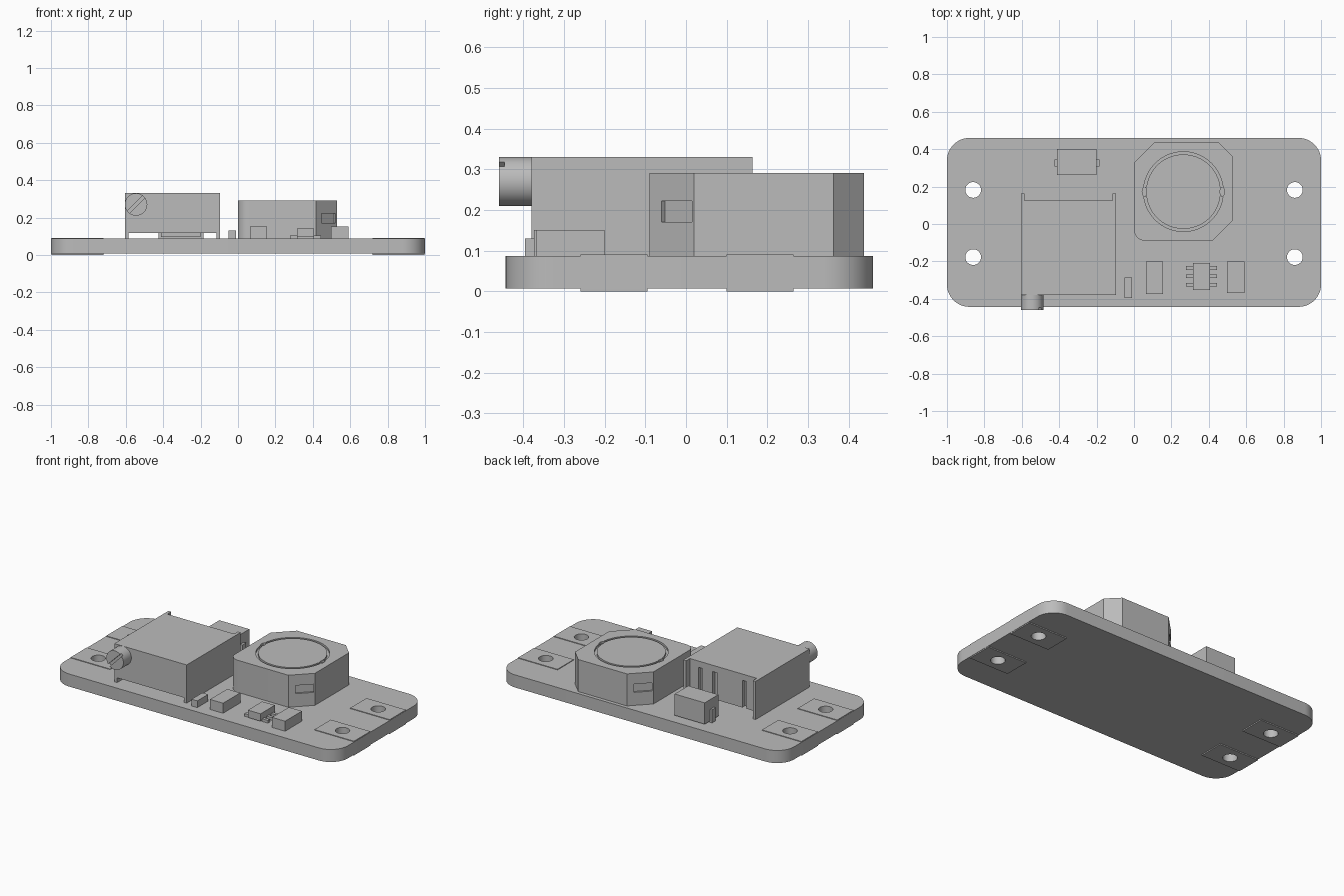
import bpy, bmesh
from math import cos, sin, pi, radians
from mathutils import Matrix, Vector

if "Cube" in bpy.data.objects:
    bpy.data.objects.remove(bpy.data.objects["Cube"], do_unlink=True)

GREY = (0.5, 0.5, 0.5, 1)
mat = bpy.data.materials.new("plain_grey")
mat.use_nodes = True
mat.diffuse_color = GREY
mat.node_tree.nodes["Principled BSDF"].inputs["Base Color"].default_value = GREY

FLOOR, TOP = 0.087, 0.33


def finish(name, bm):
    bmesh.ops.recalc_face_normals(bm, faces=bm.faces[:])
    mesh = bpy.data.meshes.new(name)
    bm.to_mesh(mesh)
    bm.free()
    mesh.materials.append(mat)
    ob = bpy.data.objects.new(name, mesh)
    bpy.context.collection.objects.link(ob)
    return ob


def prism(name, outline, z0, z1):
    bm = bmesh.new()
    face = bm.faces.new([bm.verts.new((x, y, z0)) for x, y in outline])
    side = bmesh.ops.extrude_face_region(bm, geom=[face])["geom"]
    for v in side:
        if isinstance(v, bmesh.types.BMVert):
            v.co.z = z1
    return finish(name, bm)


def box(name, x0, x1, y0, y1, z0, z1):
    return prism(name, [(x0, y0), (x1, y0), (x1, y1), (x0, y1)], z0, z1)


def arc(cx, cy, r, a0, a1, n):
    steps = [radians(a0 + (a1 - a0) * i / n) for i in range(n + 1)]
    return [(cx + r * cos(a), cy + r * sin(a)) for a in steps]


def disc(name, cx, cy, r, z0, z1, n=40):
    return prism(name, arc(cx, cy, r, 0, 360, n)[:-1], z0, z1)


def activate(ob):
    bpy.ops.object.select_all(action="DESELECT")
    ob.select_set(True)
    bpy.context.view_layer.objects.active = ob


def cut(ob, cutter):
    mod = ob.modifiers.new("cut", "BOOLEAN")
    mod.operation = "DIFFERENCE"
    mod.solver = "EXACT"
    mod.object = cutter
    activate(ob)
    bpy.ops.object.modifier_apply(modifier=mod.name)
    bpy.data.objects.remove(cutter, do_unlink=True)


def smooth(ob):
    activate(ob)
    bpy.ops.object.shade_smooth_by_angle(angle=radians(30))


# Circuit board with rounded corners and four mounting holes
R, Y0, Y1 = 0.12, -0.443, 0.46
outline = []
for cx, cy, a in ((1 - R, Y1 - R, 0), (R - 1, Y1 - R, 90),
                  (R - 1, Y0 + R, 180), (1 - R, Y0 + R, 270)):
    outline += arc(cx, cy, R, a, a + 90, 12)
board = prism("circuit_board", outline, 0.007, FLOOR)

# Solder pads on both faces, pierced by the holes
for side, sx in (("left", 1), ("right", -1)):
    for end, y in (("back", 0.182), ("front", -0.177)):
        x = sx * 0.86
        cut(board, disc("hole_cutter", x, y, 0.042, -0.1, 0.2))
        xa, xb = sorted((sx * 0.72, sx * 0.998))
        for face, z0, z1 in (("top", FLOOR, 0.091), ("bottom", 0, 0.007)):
            pad = box(f"{face}_pad_{end}_{side}", xa, xb, y - 0.082, y + 0.082, z0, z1)
            cut(pad, disc("hole_cutter", x, y, 0.042, -0.1, 0.2))
            smooth(pad)
smooth(board)

# Trimmer: raised block with slots in the back, between two side walls
trimmer = box("trimmer_body", -0.585, -0.115, -0.38, 0.125, 0.117, TOP)
for x in (-0.19, -0.29, -0.5):
    cut(trimmer, box("slot_cutter", x - 0.015, x + 0.015, 0.1, 0.2, 0.1, 0.29))
box("trimmer_wall_right", -0.605, -0.585, -0.38, 0.163, FLOOR, TOP)
box("trimmer_wall_left", -0.115, -0.095, -0.38, 0.163, FLOOR, TOP)

# Adjusting screw with a diagonal slot
screw = disc("adjusting_screw", 0, 0, 0.06, 0, 0.08)
cut(screw, prism("slot_cutter", [(x * cos(pi / 4) - y * sin(pi / 4),
                                  x * sin(pi / 4) + y * cos(pi / 4))
                                 for x, y in ((-0.1, -0.008), (0.1, -0.008),
                                              (0.1, 0.008), (-0.1, 0.008))], 0.066, 0.1))
screw.data.transform(Matrix.Translation((-0.545, -0.38, 0.27)) @ Matrix.Rotation(pi / 2, 4, "X"))
smooth(screw)

# Inductor: chamfered block with one rounded corner
CX, CY, ITOP = 0.264, 0.173, 0.291
outline = [(0, 0.327), (0.11, 0.437), (0.453, 0.437), (0.528, 0.362),
           (0.528, 0.02), (0.418, -0.09)] + arc(0.06, -0.03, 0.06, 270, 180, 8)
inductor = prism("inductor", outline, FLOOR, ITOP)

# Circular groove in two arcs with a small pit at each break
for a in (7, 187):
    ring = arc(CX, CY, 0.213, a, a + 166, 40) + arc(CX, CY, 0.199, a + 166, a, 40)
    cut(inductor, prism("groove_cutter", ring, 0.278, 0.35))
for sx in (-1, 1):
    pit = disc("pit_cutter", 0, 0, 0.012, 0.278, 0.35, 20)
    pit.data.transform(Matrix.Translation((CX + sx * 0.208, CY, 0)) @ Matrix.Diagonal((1, 2, 1, 1)))
    cut(inductor, pit)

# Terminal recesses in the two opposite chamfers
for x, y in ((0.485, -0.023), (0.043, 0.37)):
    notch = box("notch_cutter", -0.012, 0.012, -0.053, 0.053, 0.17, 0.222)
    notch.data.transform(Matrix.Translation((x, y, 0)) @ Matrix.Rotation(-pi / 4, 4, "Z"))
    cut(inductor, notch)
smooth(inductor)

# Capacitor behind the trimmer, with end terminals
box("back_capacitor", -0.412, -0.2, 0.263, 0.4, 0.096, 0.232)
box("back_capacitor_terminals", -0.425, -0.185, 0.308, 0.345, FLOOR, 0.17)

# Small front components
box("small_resistor", -0.05, -0.01, -0.395, -0.287, FLOOR, 0.13)
box("front_capacitor_right", 0.064, 0.156, -0.373, -0.2, FLOOR, 0.151)
box("front_capacitor_left", 0.498, 0.59, -0.369, -0.2, FLOOR, 0.151)

# Six-legged chip
box("chip_body", 0.316, 0.405, -0.352, -0.208, 0.095, 0.142)
for i, y in enumerate((-0.235, -0.28, -0.325)):
    for side, x0, x1 in (("right", 0.279, 0.318), ("left", 0.403, 0.445)):
        box(f"chip_leg_{side}_{i + 1}", x0, x1, y - 0.01, y + 0.01, FLOOR, 0.104)
